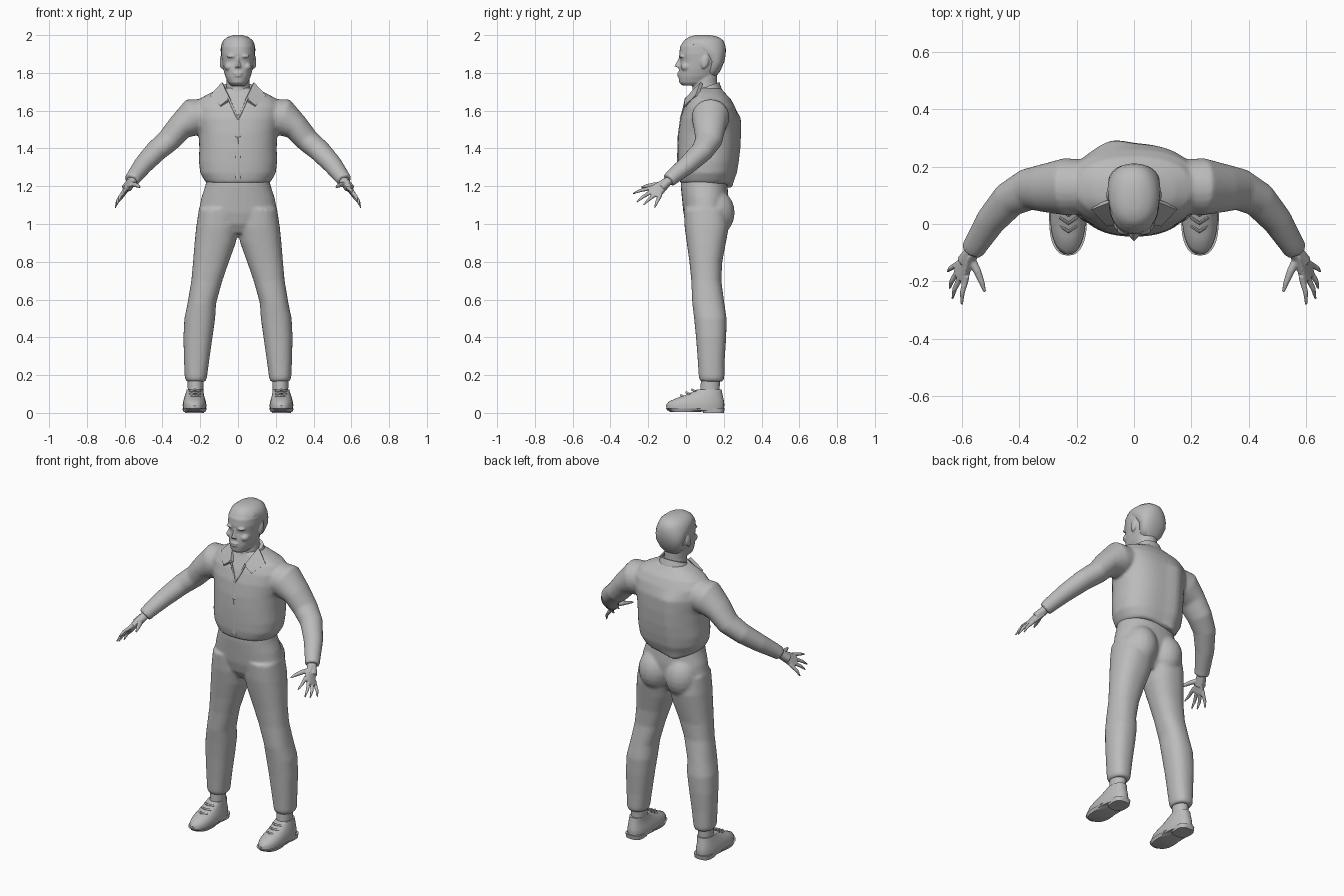
import bpy
import bmesh
import math
from mathutils import Vector, Matrix

old_cube = bpy.data.objects.get("Cube")
if old_cube:
    bpy.data.objects.remove(old_cube, do_unlink=True)

# One plain grey for the whole figure
grey = bpy.data.materials.new("plain_grey")
grey.use_nodes = True
grey.diffuse_color = (0.5, 0.5, 0.5, 1)
grey.node_tree.nodes["Principled BSDF"].inputs["Base Color"].default_value = (0.5, 0.5, 0.5, 1)


def skin_rings(bm, rings):
    """Bridge equal rings of points into a closed body."""
    loops = [[bm.verts.new(point) for point in ring] for ring in rings]
    count = len(loops[0])
    for low, high in zip(loops, loops[1:]):
        for i in range(count):
            j = (i + 1) % count
            bm.faces.new((low[i], low[j], high[j], high[i]))
    bm.faces.new(loops[0][::-1])
    bm.faces.new(loops[-1])


def stack(bm, levels, power=2.0, sides=32):
    """Loft level outlines given as (z, x_min, x_max, y_min, y_max)."""
    rings = []
    for z, x_min, x_max, y_min, y_max in levels:
        ring = []
        for i in range(sides):
            angle = math.tau * i / sides
            c, s = math.cos(angle), math.sin(angle)
            c = math.copysign(abs(c) ** (2 / power), c)
            s = math.copysign(abs(s) ** (2 / power), s)
            ring.append(((x_min + x_max + (x_max - x_min) * c) / 2,
                         (y_min + y_max + (y_max - y_min) * s) / 2, z))
        rings.append(ring)
    skin_rings(bm, rings)


def centred(levels):
    return [(z, -half, half, front, back) for z, half, front, back in levels]


def tube(bm, path, sides=16):
    """Loft ovals across a path given as (x, y, z, side_radius, up_radius)."""
    points = [Vector(p[:3]) for p in path]
    rings = []
    for i, p in enumerate(path):
        along = points[min(i + 1, len(points) - 1)] - points[max(i - 1, 0)]
        side = along.cross(Vector((0, 0, 1))).normalized()
        up = side.cross(along).normalized()
        turns = [math.tau * k / sides for k in range(sides)]
        rings.append([points[i] + side * p[3] * math.cos(t) + up * p[4] * math.sin(t)
                      for t in turns])
    skin_rings(bm, rings)


def ball(bm, centre, size, tilt=0.0):
    matrix = (Matrix.Translation(centre) @ Matrix.Rotation(tilt, 4, 'X')
              @ Matrix.Diagonal((*size, 1)))
    bmesh.ops.create_uvsphere(bm, u_segments=20, v_segments=12, radius=1, matrix=matrix)


def hull(bm, points):
    verts = [bm.verts.new(p) for p in points]
    result = bmesh.ops.convex_hull(bm, input=verts)
    inside = [v for v in result["geom_interior"] if isinstance(v, bmesh.types.BMVert)]
    bmesh.ops.delete(bm, geom=inside, context='VERTS')


def mirror(bm):
    copy = bmesh.ops.duplicate(bm, geom=bm.verts[:] + bm.edges[:] + bm.faces[:])
    for item in copy["geom"]:
        if isinstance(item, bmesh.types.BMVert):
            item.co.x *= -1


def finish(bm, name, voxel=0.0, smoothing=4):
    """Make the object; a voxel size melts overlapping bodies into one skin."""
    bmesh.ops.recalc_face_normals(bm, faces=bm.faces[:])
    mesh = bpy.data.meshes.new(name)
    bm.to_mesh(mesh)
    bm.free()
    mesh.materials.append(grey)
    part = bpy.data.objects.new(name, mesh)
    bpy.context.collection.objects.link(part)
    bpy.ops.object.select_all(action='DESELECT')
    part.select_set(True)
    bpy.context.view_layer.objects.active = part
    bpy.ops.object.shade_smooth_by_angle(angle=math.radians(45))
    if voxel:
        remesh = part.modifiers.new("Blend", 'REMESH')
        remesh.mode = 'VOXEL'
        remesh.voxel_size = voxel
        remesh.use_smooth_shade = True
        relax = part.modifiers.new("Relax", 'SMOOTH')
        relax.factor = 0.5
        relax.iterations = smoothing
    return part


# Shirt: mirrored sleeves, then the loose torso
bm = bmesh.new()
tube(bm, [(.12, .13, 1.58, .09, .085), (.24, .13, 1.565, .1, .1),
          (.31, .125, 1.51, .085, .07), (.37, .12, 1.44, .073, .062),
          (.435, .085, 1.385, .063, .057), (.5, .01, 1.315, .053, .05),
          (.55, -.07, 1.25, .043, .041), (.563, -.092, 1.23, .042, .038)], 24)
mirror(bm)
sleeve_verts = set(bm.verts)
stack(bm, centred([(1.215, .165, -.03, .235), (1.235, .18, -.036, .245),
                   (1.27, .2, -.042, .258), (1.33, .207, -.044, .268),
                   (1.4, .205, -.044, .276), (1.48, .208, -.04, .28),
                   (1.56, .225, -.028, .278), (1.62, .23, -.008, .26),
                   (1.665, .2, .015, .235), (1.695, .145, .03, .205),
                   (1.72, .08, .04, .185)]), 2.3, 48)
# Fold down the back that hangs below the hem
for v in bm.verts:
    if v not in sleeve_verts and v.co.y > .15 and v.co.z < 1.6:
        fold = math.exp(-((v.co.x + .08) / .06) ** 2)
        v.co.y += .018 * fold
        if v.co.z < 1.22:
            v.co.z -= .025 * fold
finish(bm, "shirt", .009)

# Collar flaps and open neckline edges
bm = bmesh.new()
flap = [(.085, .075, 1.75), (.15, .05, 1.68), (.095, -.008, 1.627), (.045, -.006, 1.665)]
hull(bm, flap + [(x - .008, y + .014, z - .008) for x, y, z in flap])
tube(bm, [(.05, .0, 1.668, .006, .006), (.025, -.012, 1.61, .006, .006),
          (.0, -.029, 1.555, .005, .005)], 8)
mirror(bm)
finish(bm, "collar_flaps")

bm = bmesh.new()
stack(bm, centred([(1.67, .105, .02, .2), (1.71, .092, .035, .188), (1.745, .078, .06, .176)]))
for v in bm.verts:
    v.co.z += (v.co.y - .16) * .35
finish(bm, "collar_band")

bm = bmesh.new()
tube(bm, [(0, -.027, 1.56, .012, .004), (0, -.041, 1.46, .012, .004),
          (0, -.044, 1.36, .012, .004), (0, -.038, 1.24, .012, .004)], 8)
finish(bm, "front_placket")

# Trousers: mirrored legs and seat, then the hips
bm = bmesh.new()
stack(bm, [(.165, .172, .272, .078, .195), (.185, .165, .282, .068, .203),
           (.28, .152, .286, .062, .205), (.4, .135, .289, .053, .213),
           (.5, .121, .284, .043, .215), (.58, .116, .267, .033, .203),
           (.7, .083, .247, .028, .187), (.8, .048, .238, .018, .192),
           (.9, .012, .23, .004, .211), (.98, -.004, .222, -.007, .226),
           (1.08, -.004, .207, -.012, .22)], 2.3)
ball(bm, (.088, .15, 1.06), (.1, .108, .125))
mirror(bm)
stack(bm, centred([(.95, .07, .03, .17), (1, .16, .0, .2), (1.06, .21, -.014, .222),
                   (1.14, .194, -.022, .225), (1.2, .174, -.028, .22),
                   (1.24, .166, -.028, .213)]), 2.2)
finish(bm, "trousers", .009)

# Head: neck, skull, ears and face melted together
bm = bmesh.new()
ball(bm, (.086, .1, 1.858), (.011, .021, .037), -.2)
ball(bm, (.034, -.021, 1.888), (.027, .017, .009))
ball(bm, (.048, .002, 1.832), (.024, .03, .022))
mirror(bm)
stack(bm, centred([(1.64, .075, .02, .19), (1.7, .064, .032, .172),
                   (1.75, .06, .038, .165), (1.82, .06, .05, .165)]))
stack(bm, centred([(1.733, .036, -.018, .08), (1.748, .052, -.036, .12),
                   (1.78, .067, -.04, .152), (1.82, .078, -.037, .18),
                   (1.86, .085, -.03, .197), (1.9, .089, -.036, .204),
                   (1.94, .088, -.031, .203), (1.97, .076, -.012, .193),
                   (1.988, .056, .015, .17), (1.998, .025, .05, .13)]), 2.2)
hull(bm, [(0, -.034, 1.892), (-.018, -.02, 1.822), (.018, -.02, 1.822), (0, -.062, 1.834),
          (-.017, -.045, 1.83), (.017, -.045, 1.83), (0, -.02, 1.82)])
ball(bm, (0, -.038, 1.797), (.026, .01, .006))
ball(bm, (0, -.037, 1.785), (.022, .01, .006))
finish(bm, "head", .005, 3)

# Short hair cap
bm = bmesh.new()
stack(bm, centred([(1.785, .045, .1, .162), (1.81, .068, .1, .182), (1.86, .084, .115, .203),
                   (1.895, .09, .075, .21), (1.925, .092, .03, .211), (1.95, .088, -.018, .207),
                   (1.972, .078, -.01, .197), (1.99, .056, .015, .173),
                   (2, .024, .05, .13)]), 2.2)
finish(bm, "hair")

# Hands: wedge palm, four fingers and a thumb
bm = bmesh.new()
wrist = Vector((.566, -.1, 1.222))
tips = [(.6, -.283, 1.16), (.633, -.262, 1.115), (.643, -.226, 1.1), (.65, -.166, 1.085)]
knuckles = [(.588, -.2, 1.187), (.607, -.19, 1.167), (.617, -.17, 1.15), (.618, -.142, 1.142)]
tube(bm, [(.55, -.07, 1.247, .028, .025), (*wrist, .027, .023), (.59, -.135, 1.19, .03, .024)])
thick = Vector((.011, -.004, .003))
corners = [Vector(k) for k in knuckles] + [wrist + Vector((0, -.012, .018)),
                                           wrist + Vector((.005, .012, -.018))]
hull(bm, [c + thick * side for c in corners for side in (-1, 1)])
for base, tip in zip(knuckles, tips):
    base, tip = Vector(base), Vector(tip)
    middle = base.lerp(tip, .5) + Vector((.005, 0, .004))
    tube(bm, [(*base.lerp(wrist, .2), .011, .011), (*base, .011, .011),
              (*middle, .009, .009), (*tip, .004, .004)], 10)
tube(bm, [(.568, -.12, 1.21, .015, .014), (.546, -.165, 1.208, .014, .013),
          (.53, -.205, 1.202, .01, .01), (.52, -.237, 1.195, .005, .005)], 10)
mirror(bm)
finish(bm, "hands", .004, 2)

# Ankles in socks
bm = bmesh.new()
stack(bm, [(.07, .185, .266, .07, .18), (.13, .183, .266, .077, .178),
           (.2, .18, .268, .08, .182)])
mirror(bm)
finish(bm, "socks")

# Shoes with sole, heel and a lace ridge
bm = bmesh.new()
stack(bm, [(.012, .17, .29, -.1, .2), (.04, .167, .293, -.106, .203),
           (.06, .17, .29, -.092, .202), (.08, .176, .285, -.045, .197),
           (.1, .181, .278, .01, .193), (.125, .184, .271, .06, .188)], 2.3)
for height in (.085, .1, .115):
    x, y = .228, .05 - (.125 - height) * 1.9
    tube(bm, [(x - .03, y + .02, height, .005, .005), (x, y, height + .008, .006, .006),
              (x + .03, y + .02, height, .005, .005)], 8)
mirror(bm)
finish(bm, "shoes")

bm = bmesh.new()
stack(bm, [(.006, .172, .288, -.085, .08), (.024, .164, .296, -.11, .15)], 2.4)
stack(bm, [(0, .18, .28, .09, .2), (.026, .177, .283, .085, .205)], 3)
mirror(bm)
finish(bm, "soles")
